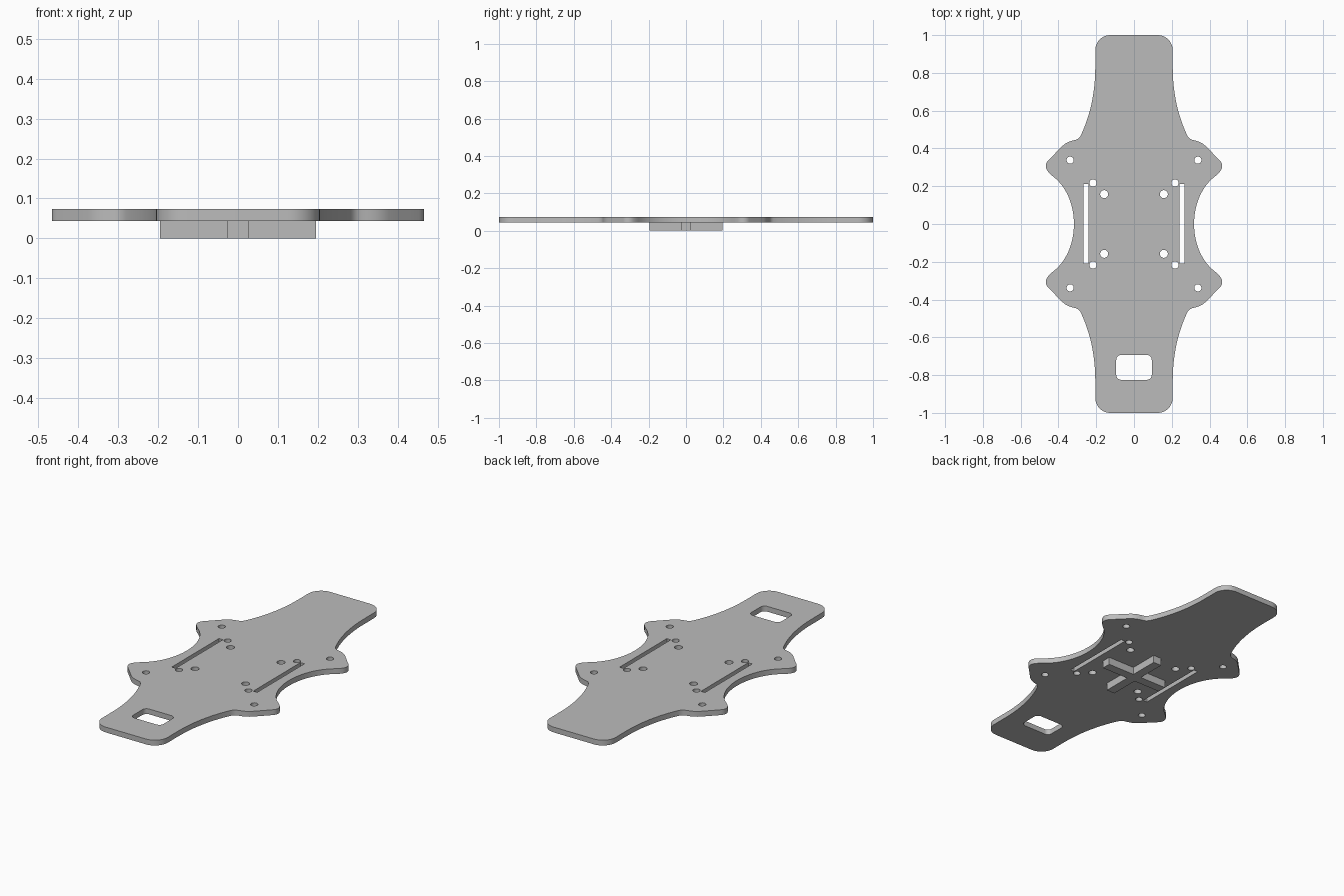
import bpy
from math import cos, sin, pi, radians
from mathutils import Vector
from mathutils.geometry import interpolate_bezier

if "Cube" in bpy.data.objects:
    bpy.data.objects.remove(bpy.data.objects["Cube"])

PLATE_BOTTOM, PLATE_TOP = 0.043, 0.073

grey = bpy.data.materials.new("plain grey")
grey.use_nodes = True
colour = (0.5, 0.5, 0.5, 1)
grey.diffuse_color = colour
grey.node_tree.nodes["Principled BSDF"].inputs["Base Color"].default_value = colour


def arc(cx, cy, r, start, end, steps):
    return [(cx + r * cos(radians(start + (end - start) * i / steps)),
             cy + r * sin(radians(start + (end - start) * i / steps)))
            for i in range(steps + 1)]


def bezier(a, b, c, d, steps=12):
    return [p[:2] for p in interpolate_bezier(*[Vector((*q, 0)) for q in (a, b, c, d)], steps)]


def circle(x, y, r):
    return arc(x, y, r, 0, 360, 32)[:-1]


def rectangle(x0, x1, y0, y1):
    return [(x0, y0), (x1, y0), (x1, y1), (x0, y1)]


def rounded_rectangle(x0, x1, y0, y1, r):
    return (arc(x1 - r, y1 - r, r, 0, 90, 8) + arc(x0 + r, y1 - r, r, 90, 180, 8)
            + arc(x0 + r, y0 + r, r, 180, 270, 8) + arc(x1 - r, y0 + r, r, 270, 360, 8))


def extruded(name, loops, z0, z1):
    """Closed loops filled with holes and extruded between two heights."""
    curve = bpy.data.curves.new(name, "CURVE")
    curve.dimensions = "2D"
    curve.fill_mode = "BOTH"
    curve.extrude = (z1 - z0) / 2
    for loop in loops:
        spline = curve.splines.new("POLY")
        spline.points.add(len(loop) - 1)
        for point, (x, y) in zip(spline.points, loop):
            point.co = (x, y, 0, 1)
        spline.use_cyclic_u = True
    curve.materials.append(grey)
    obj = bpy.data.objects.new(name, curve)
    obj.location.z = (z0 + z1) / 2
    bpy.context.collection.objects.link(obj)
    bpy.ops.object.select_all(action="DESELECT")
    obj.select_set(True)
    bpy.context.view_layer.objects.active = obj
    bpy.ops.object.convert(target="MESH")
    bpy.ops.object.shade_smooth_by_angle(angle=radians(30))
    return obj


# Quarter outline from the waist, round the side lobe, to the end corner
segments = [
    bezier((0.318, 0), (0.318, 0.1), (0.355, 0.19), (0.42, 0.245), 16),
    bezier((0.42, 0.245), (0.435, 0.257), (0.445, 0.265), (0.453, 0.275), 5),
    bezier((0.453, 0.275), (0.471, 0.295), (0.471, 0.32), (0.453, 0.338), 10),
    bezier((0.453, 0.338), (0.425, 0.366), (0.4, 0.392), (0.378, 0.414), 4),
    bezier((0.378, 0.414), (0.35, 0.44), (0.325, 0.44), (0.305, 0.447), 10),
    bezier((0.305, 0.447), (0.295, 0.451), (0.288, 0.457), (0.281, 0.47), 6),
    bezier((0.281, 0.47), (0.23, 0.58), (0.205, 0.7), (0.205, 0.83), 16),
    arc(0.125, 0.92, 0.08, 0, 90, 12),
]
quarter = []
for segment in segments:
    quarter += segment if not quarter or segment[0] != quarter[-1] else segment[1:]

# Mirror the quarter into the full outline
half = quarter + [(-x, y) for x, y in reversed(quarter)]
outline = half + [(-x, -y) for x, y in half[1:-1]]

# Openings: screw holes, strap slots and the rounded window
openings = [rounded_rectangle(-0.094, 0.094, -0.825, -0.693, 0.026)]
for sx in (-1, 1):
    openings.append(rectangle(*sorted((sx * 0.242, sx * 0.267)), -0.21, 0.212))
    for sy in (-1, 1):
        for x, y, r in ((0.338, 0.338, 0.019), (0.217, 0.217, 0.019), (0.158, 0.158, 0.021)):
            openings.append(circle(sx * x, sy * y, r))

extruded("base_plate", [outline] + openings, PLATE_BOTTOM, PLATE_TOP)

# Cross-shaped spacer under the plate
w, l = 0.026, 0.195
arm = [(l, -w), (l, w), (w, w)]
cross = []
for turn in range(4):
    for x, y in arm:
        for _ in range(turn):
            x, y = -y, x
        cross.append((x, y))
extruded("cross_spacer", [cross], 0, PLATE_BOTTOM)
